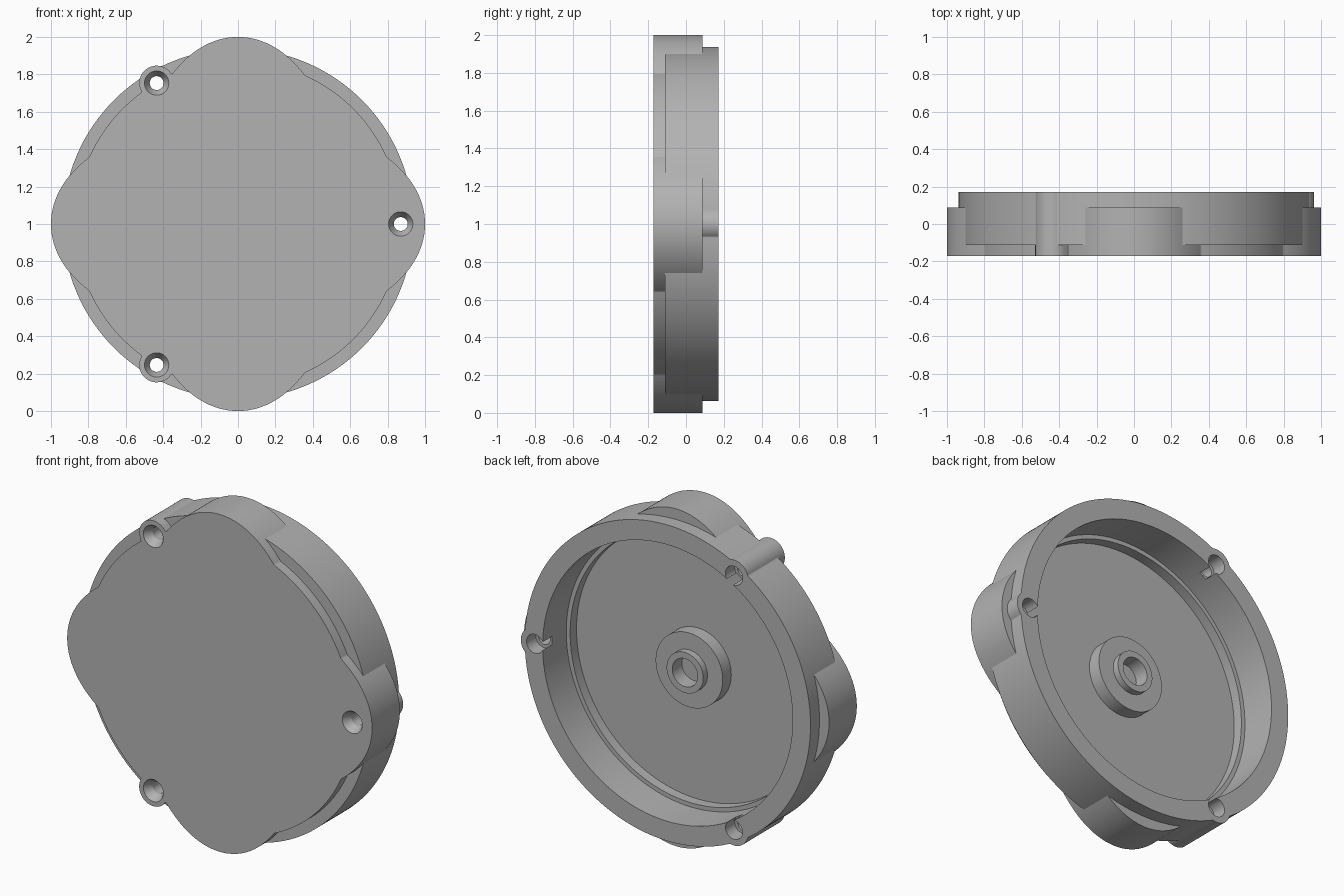
import bpy, bmesh, math

if "Cube" in bpy.data.objects:
    bpy.data.objects.remove(bpy.data.objects["Cube"])

R_PLATE, R_RING = 0.872, 0.937       # front plate and rim radii
BOSS_AT, BOSS_R = 0.87, 0.093        # screw boss position and radius
FRONT, STEP, LOBE_BACK, BACK = -0.172, -0.112, 0.088, 0.172
BOSS_ANGLES = [0, 2 * math.pi / 3, -2 * math.pi / 3]

grey = bpy.data.materials.new("grey")
grey.diffuse_color = (0.45, 0.45, 0.45, 1)
grey.use_nodes = True
grey.node_tree.nodes["Principled BSDF"].inputs["Base Color"].default_value = grey.diffuse_color


def wrap(a):
    return (a + math.pi) % (2 * math.pi) - math.pi


def lobe(a):
    # four rounded bulges, one on each axis
    d = abs((a + math.pi / 4) % (math.pi / 2) - math.pi / 4)
    half = math.radians(24.2)
    return R_PLATE + (1 - R_PLATE) * math.cos(math.pi / 2 * d / half) if d < half else 0


def boss(a):
    # far side of the nearest round screw boss along this direction
    best = 0
    for b in BOSS_ANGLES:
        d = wrap(a - b)
        s = BOSS_R ** 2 - (BOSS_AT * math.sin(d)) ** 2
        if s > 0 and math.cos(d) > 0:
            best = max(best, BOSS_AT * math.cos(d) + math.sqrt(s))
    return best


def loft(name, rings, n, centre=(0, 0, 1)):
    """Closed solid around the y axis; each ring is (radius or radius function, y)."""
    bm = bmesh.new()
    loops = []
    for r, y in rings:
        loop = []
        for i in range(n):
            a = wrap(2 * math.pi * i / n)
            q = r(a) if callable(r) else r
            loop.append(bm.verts.new((q * math.cos(a), y, q * math.sin(a))))
        loops.append(loop)
    for p, q in zip(loops, loops[1:]):
        for i in range(n):
            j = (i + 1) % n
            bm.faces.new((p[i], p[j], q[j], q[i]))
    bm.faces.new(loops[0])
    bm.faces.new(loops[-1])
    bmesh.ops.remove_doubles(bm, verts=bm.verts, dist=1e-5)
    bmesh.ops.dissolve_degenerate(bm, edges=bm.edges, dist=1e-5)
    bmesh.ops.recalc_face_normals(bm, faces=bm.faces)
    me = bpy.data.meshes.new(name)
    bm.to_mesh(me)
    bm.free()
    me.materials.append(grey)
    ob = bpy.data.objects.new(name, me)
    ob.location = centre
    bpy.context.collection.objects.link(ob)
    return ob


def activate(ob):
    bpy.ops.object.select_all(action='DESELECT')
    ob.select_set(True)
    bpy.context.view_layer.objects.active = ob


def plate_outline(a):
    return max(R_PLATE, lobe(a), boss(a))


def body_outline(a):
    return max(R_RING, lobe(a), boss(a))


def rim_outline(a):
    return max(R_RING, boss(a))


# Cover: front plate, lobed body, round rim, then the stepped hollow inside
cover = loft("cover", [
    (plate_outline, FRONT), (plate_outline, STEP),
    (body_outline, STEP), (body_outline, LOBE_BACK),
    (rim_outline, LOBE_BACK), (rim_outline, BACK),
    (0.82, BACK), (0.82, -0.05), (0.795, -0.05), (0.795, -0.11)], 1080)

# Screw holes: countersunk in front, wider pocket behind
for b in BOSS_ANGLES:
    cutter = loft("screw_hole_cutter", [
        (0.065, -0.2), (0.065, FRONT), (0.037, -0.125),
        (0.037, 0.085), (0.056, 0.085), (0.056, 0.2)], 48,
        (BOSS_AT * math.cos(b), 0, 1 + BOSS_AT * math.sin(b)))
    cutter.hide_render = True
    activate(cover)
    mod = cover.modifiers.new("screw_hole", 'BOOLEAN')
    mod.operation = 'DIFFERENCE'
    mod.solver = 'EXACT'
    mod.object = cutter
    bpy.ops.object.modifier_apply(modifier=mod.name)
    bpy.data.objects.remove(cutter)

# Hub: broad disc with a small hollow collar, standing on the inner floor
hub = loft("hub", [
    (0.22, -0.13), (0.22, -0.03), (0.12, -0.03), (0.12, 0.01),
    (0.083, 0.01), (0.083, -0.08)], 96)

for ob in (cover, hub):
    activate(ob)
    bpy.ops.object.shade_smooth_by_angle(angle=math.radians(20))
